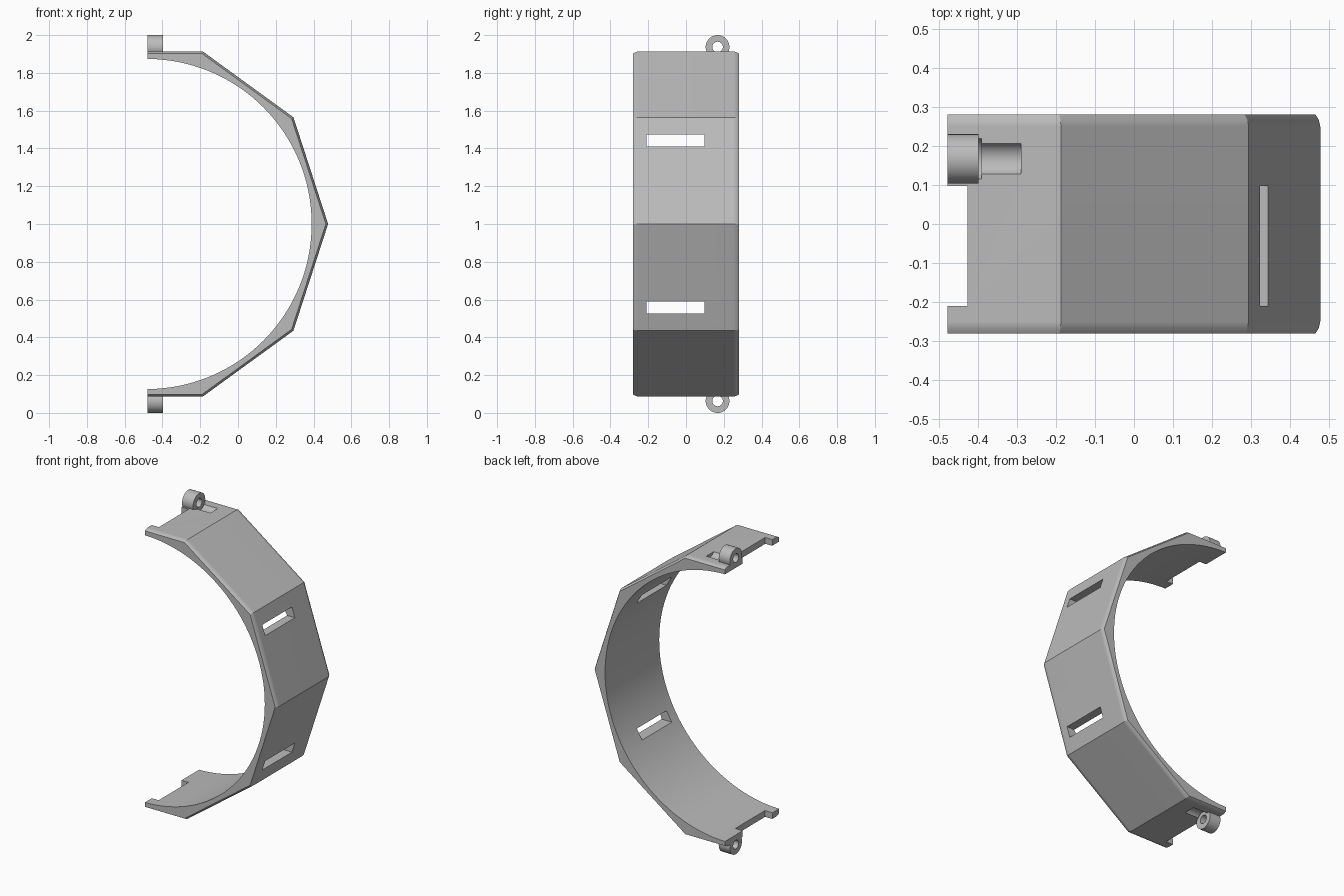
import bpy, bmesh, math
from mathutils import Matrix, Vector

cube = bpy.data.objects.get("Cube")
if cube:
    bpy.data.objects.remove(cube, do_unlink=True)

CX, MID = -0.484, 1.0        # ring axis
R_OUT, R_IN = 0.961, 0.874   # ten-sided outside, round inside
X_END = -0.478               # open end of the band
HALF_W = 0.28
SLOT_Y = (-0.21, 0.097)
LUG_Y, LUG_H = 0.167, 0.937  # lug axis, height from the middle

grey = bpy.data.materials.new("light grey")
grey.use_nodes = True
colour = (0.5, 0.5, 0.5, 1)
grey.diffuse_color = colour
grey.node_tree.nodes["Principled BSDF"].inputs["Base Color"].default_value = colour


def make_object(name, bm):
    bmesh.ops.recalc_face_normals(bm, faces=bm.faces)
    mesh = bpy.data.meshes.new(name)
    bm.to_mesh(mesh)
    bm.free()
    mesh.materials.append(grey)
    obj = bpy.data.objects.new(name, mesh)
    bpy.context.collection.objects.link(obj)
    return obj


def box(name, xs, ys, zs):
    bm = bmesh.new()
    bmesh.ops.create_cube(bm, size=1)
    for v in bm.verts:
        v.co = Vector([(a + b) / 2 + c * (b - a) for c, (a, b) in zip(v.co, (xs, ys, zs))])
    return make_object(name, bm)


def rod(name, x0, x1, radius, z):
    bm = bmesh.new()
    place = Matrix.Translation(((x0 + x1) / 2, LUG_Y, z)) @ Matrix.Rotation(math.pi / 2, 4, "Y")
    bmesh.ops.create_cone(bm, cap_ends=True, segments=48, radius1=radius,
                          radius2=radius, depth=x1 - x0, matrix=place)
    return make_object(name, bm)


def combine(target, tool, operation):
    bpy.context.view_layer.objects.active = target
    mod = target.modifiers.new(operation.lower(), "BOOLEAN")
    mod.operation, mod.solver, mod.object = operation, "EXACT", tool
    bpy.ops.object.modifier_apply(modifier=mod.name)
    bpy.data.objects.remove(tool, do_unlink=True)


def section(inset):
    """Outline of the half ring: faceted outside, round inside."""
    r = R_OUT - inset
    flat = r * math.cos(math.pi / 10)
    pts = [(X_END, MID - flat)]
    for k in range(-2, 3):
        a = k * math.pi / 5
        pts.append((CX + r * math.cos(a), MID + r * math.sin(a)))
    pts.append((X_END, MID + flat))
    top = math.acos((X_END - CX) / R_IN)
    n = 64
    for i in range(n + 1):
        a = top * (1 - 2 * i / n)
        pts.append((CX + R_IN * math.cos(a), MID + R_IN * math.sin(a)))
    return pts


# Band with softened outer rims
bm = bmesh.new()
rims = [(HALF_W, 0.012), (0.267, 0.004), (0.25, 0.0)]
stations = [(-y, i) for y, i in rims] + [(y, i) for y, i in reversed(rims)]
rings = [[bm.verts.new((x, y, z)) for x, z in section(i)] for y, i in stations]
for a, b in zip(rings, rings[1:]):
    for j in range(len(a)):
        k = (j + 1) % len(a)
        bm.faces.new((a[j], a[k], b[k], b[j]))
bm.faces.new(rings[0])
bm.faces.new(rings[-1])
band = make_object("half_ring_band", bm)

# Strap slots, end notches, and hinge lugs with pin grooves
for s in (1, -1):
    slot_z = sorted((MID + s * 0.41, MID + s * 0.475))
    combine(band, box("slot_cutter", (0.2, 0.6), SLOT_Y, slot_z), "DIFFERENCE")
    notch_z = sorted((MID + s * 0.8, MID + s * 1.05))
    combine(band, box("notch_cutter", (-0.6, -0.426), SLOT_Y, notch_z), "DIFFERENCE")
    z = MID + s * LUG_H
    combine(band, rod("groove_cutter", -0.41, -0.29, 0.045, z), "DIFFERENCE")
    combine(band, rod("shoulder_cutter", -0.41, -0.391, 0.057, z), "DIFFERENCE")
    combine(band, rod("hinge_lug", X_END, -0.398, 0.063, z), "UNION")
    combine(band, rod("pin_hole_cutter", -0.6, -0.38, 0.028, z), "DIFFERENCE")

# Smooth curved walls, keep facets crisp
bpy.ops.object.select_all(action="DESELECT")
band.select_set(True)
bpy.context.view_layer.objects.active = band
bpy.ops.object.shade_smooth_by_angle(angle=math.radians(30))
weighted = band.modifiers.new("even_normals", "WEIGHTED_NORMAL")
weighted.keep_sharp = True
